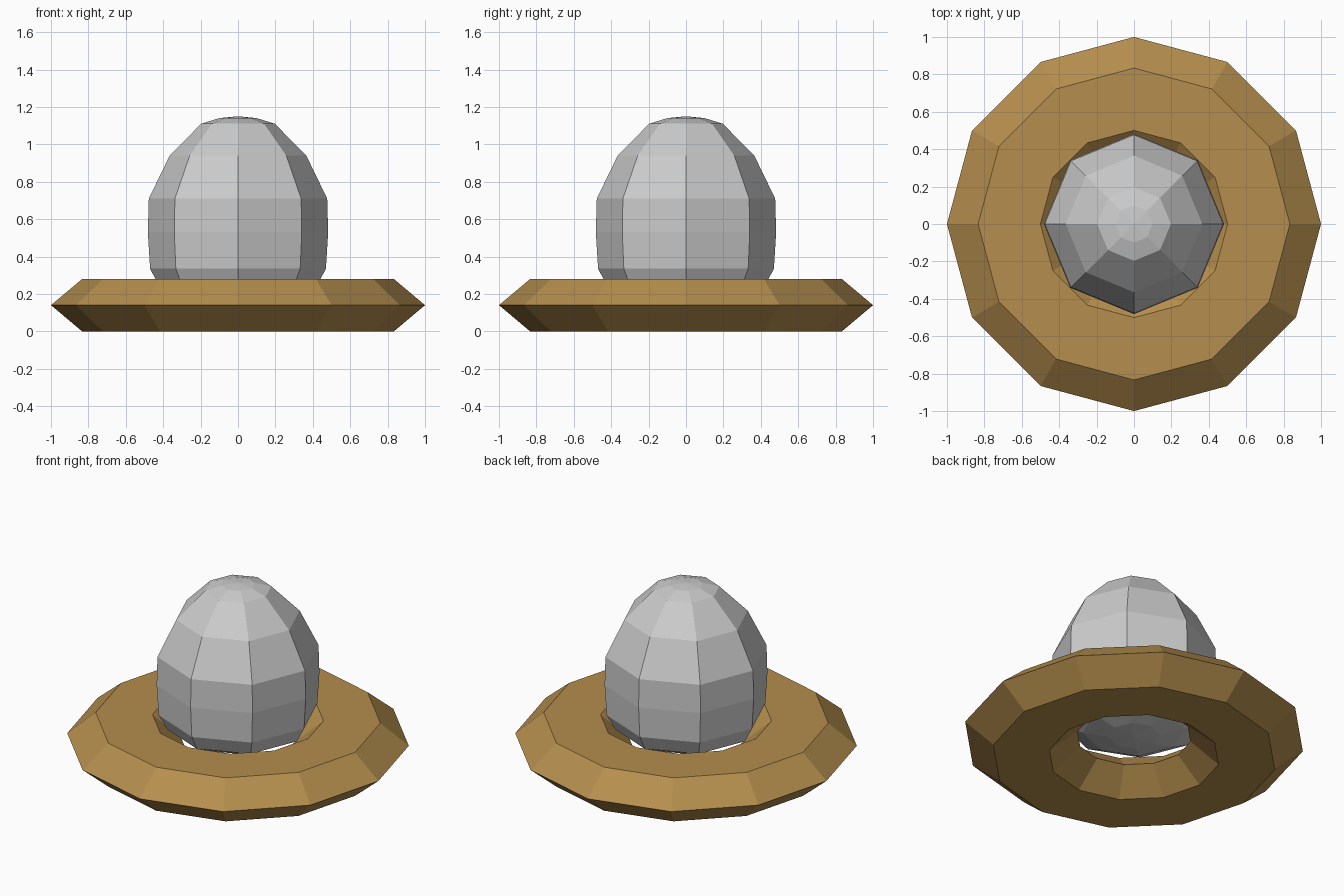
import bpy, bmesh, math

if "Cube" in bpy.data.objects:
    bpy.data.objects.remove(bpy.data.objects["Cube"])


def lathe(name, profile, sides, closed):
    """Spin an (r, z) profile round z; closed joins last point to first."""
    bm = bmesh.new()
    rings = []
    for r, z in profile:
        if r == 0:
            rings.append([bm.verts.new((0, 0, z))] * sides)
        else:
            rings.append([bm.verts.new((r * math.cos(math.tau * i / sides),
                                        r * math.sin(math.tau * i / sides), z))
                          for i in range(sides)])
    pairs = list(zip(rings, rings[1:]))
    if closed:
        pairs.append((rings[-1], rings[0]))
    for a, b in pairs:
        for i in range(sides):
            j = (i + 1) % sides
            bm.faces.new(list(dict.fromkeys((a[i], a[j], b[j], b[i]))))
    bmesh.ops.recalc_face_normals(bm, faces=bm.faces)
    mesh = bpy.data.meshes.new(name)
    bm.to_mesh(mesh)
    bm.free()
    obj = bpy.data.objects.new(name, mesh)
    bpy.context.collection.objects.link(obj)
    return obj


# Base ring: twelve sides, flattened hexagonal section
major, minor, half_height = 0.667, 0.333, 0.14
section = [(major + minor * math.cos(math.tau * k / 6),
            half_height + half_height * round(math.sin(math.tau * k / 6) / math.sin(math.pi / 3)))
           for k in range(6)]
ring = lathe("base_ring", section, 12, True)
mat = bpy.data.materials.new("tan")
mat.diffuse_color = (0.46, 0.27, 0.075, 1)
mat.use_nodes = True
mat.node_tree.nodes["Principled BSDF"].inputs["Base Color"].default_value = mat.diffuse_color
ring.data.materials.append(mat)

# Egg: eight sides, narrow top, rounded underside
lathe("egg", [(0, 1.15), (0.1, 1.14), (0.197, 1.11), (0.365, 0.94),
              (0.477, 0.71), (0.482, 0.53), (0.47, 0.335), (0.42, 0.24),
              (0.3, 0.18), (0.15, 0.145), (0, 0.135)], 8, False)
